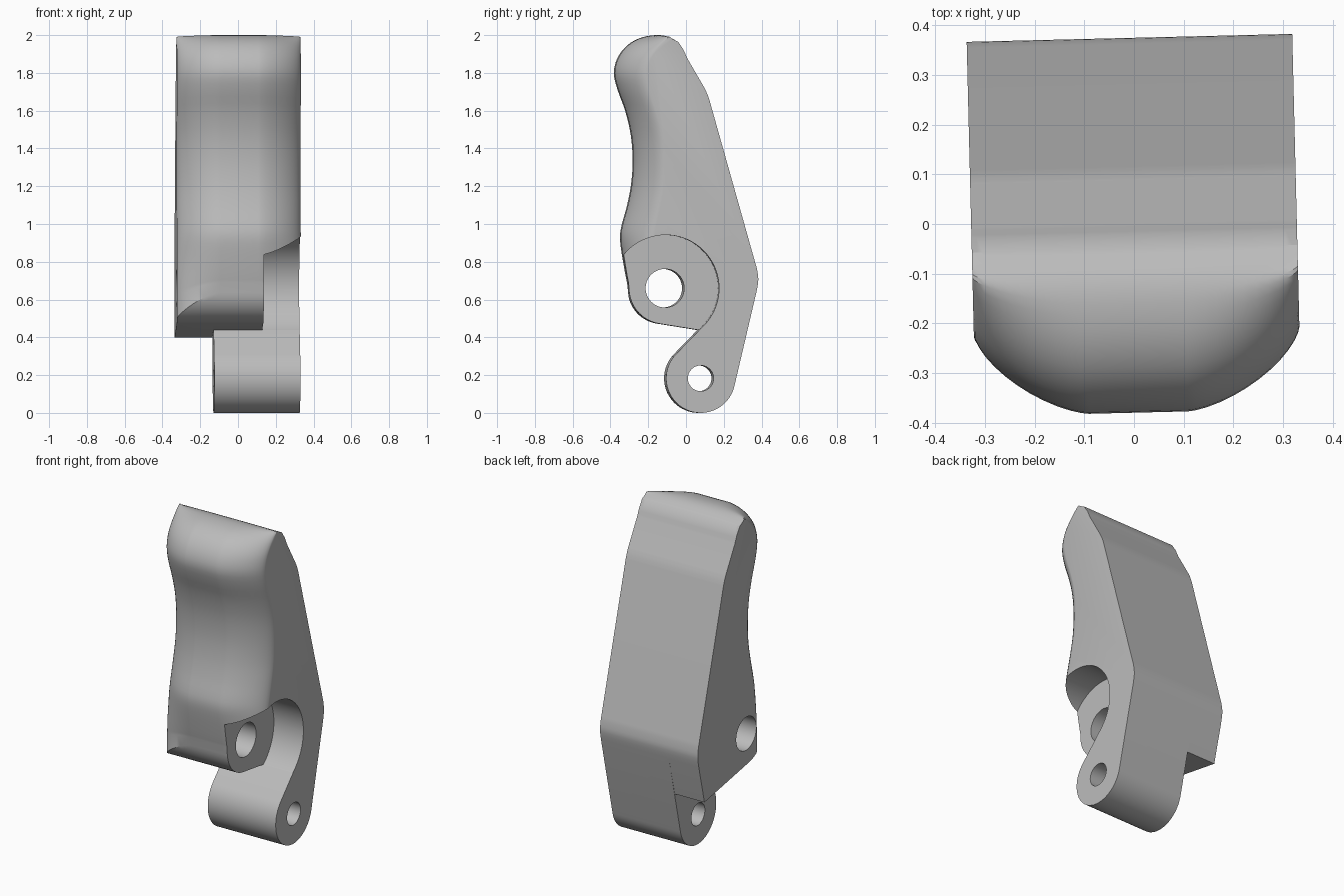
import bpy, bmesh
from math import sin, cos, pi, radians
from mathutils import Vector, Matrix

if "Cube" in bpy.data.objects:
    bpy.data.objects.remove(bpy.data.objects["Cube"], do_unlink=True)

HALF = 0.328            # half width of the body
FLAT = 0.10             # half width of the flat front strip
PIVOT = (-0.115, 0.66)
LUG = (0.07, 0.183)
LUG_R = 0.183
SCOOP_R = 0.282

grey = bpy.data.materials.new("plain_grey")
grey.use_nodes = True
grey.diffuse_color = (0.5, 0.5, 0.5, 1)
grey.node_tree.nodes["Principled BSDF"].inputs["Base Color"].default_value = (0.5, 0.5, 0.5, 1)


def arc(centre, r, a0, a1, n):
    steps = [radians(a0 + (a1 - a0) * i / n) for i in range(n + 1)]
    return [Vector((centre[0] + r * cos(a), centre[1] + r * sin(a))) for a in steps]


def smooth_path(points, n=3):
    """Catmull-Rom curve through the points."""
    p = [Vector(q) for q in points]
    p = [p[0]] + p + [p[-1]]
    out = []
    for a, b, c, d in zip(p, p[1:], p[2:], p[3:]):
        for i in range(n):
            t = i / n
            out.append(0.5 * (2 * b + (c - a) * t + (2 * a - 5 * b + 4 * c - d) * t * t
                              + (3 * b - a - 3 * c + d) * t ** 3))
    return out + [p[-1]]


def loft(name, rings):
    """Solid from matching (x, outline) rings, outlines given in y and z."""
    bm = bmesh.new()
    loops = [[bm.verts.new((x, q[0], q[1])) for q in ring] for x, ring in rings]
    n = len(loops[0])
    for a, b in zip(loops, loops[1:]):
        for i in range(n):
            j = (i + 1) % n
            bm.faces.new((a[i], a[j], b[j], b[i]))
    bm.faces.new(loops[0])
    bm.faces.new(loops[-1])
    bmesh.ops.recalc_face_normals(bm, faces=bm.faces)
    mesh = bpy.data.meshes.new(name)
    bm.to_mesh(mesh)
    bm.free()
    mesh.materials.append(grey)
    ob = bpy.data.objects.new(name, mesh)
    bpy.context.collection.objects.link(ob)
    return ob


def prism(name, outline, x0, x1):
    return loft(name, [(x0, outline), (x1, outline)])


def combine(target, tool, operation):
    mod = target.modifiers.new(operation, 'BOOLEAN')
    mod.operation, mod.object, mod.solver = operation, tool, 'EXACT'
    bpy.context.view_layer.objects.active = target
    bpy.ops.object.modifier_apply(modifier=mod.name)
    bpy.data.objects.remove(tool, do_unlink=True)


# Front outline along the middle, and where the rounded edge meets the sides
middle = smooth_path([(-0.05, 1.965), (-0.1, 1.992), (-0.16, 2.0), (-0.24, 1.985),
                      (-0.31, 1.945), (-0.36, 1.88), (-0.38, 1.8), (-0.36, 1.71),
                      (-0.32, 1.6), (-0.29, 1.47), (-0.28, 1.33), (-0.29, 1.2),
                      (-0.312, 1.09), (-0.337, 1.0), (-0.347, 0.94), (-0.342, 0.87),
                      (-0.322, 0.75), (-0.31, 0.69)])
side = smooth_path([(-0.05, 1.965), (-0.08, 1.98), (-0.1, 1.99), (-0.14, 1.95),
                    (-0.175, 1.905), (-0.2, 1.86), (-0.215, 1.79), (-0.2, 1.7),
                    (-0.16, 1.58), (-0.13, 1.46), (-0.12, 1.33), (-0.125, 1.2),
                    (-0.145, 1.09), (-0.165, 1.0), (-0.18, 0.94), (-0.195, 0.87),
                    (-0.215, 0.72), (-0.22, 0.6)])

# Back outline, from the bottom corner up to the top chamfer
back = [(0.307, 0.4), (0.365, 0.64)]
back += smooth_path([(0.371, 0.67), (0.375, 0.71), (0.368, 0.76), (0.36, 0.79)])
back += smooth_path([(0.115, 1.66), (0.104, 1.69), (0.09, 1.72)])
back += smooth_path([(0.0, 1.875), (-0.02, 1.92)])


def body_ring(f):
    front = [m.lerp(s, f) for m, s in zip(middle, side)]
    foot = arc(PIVOT, 0.19, 187 + 50 * f, 260, 10)
    return front + foot + back


# Body: flat front strip with a softly rounded edge on each side
half = []
for i in range(13):
    a = pi / 2 * i / 12
    half.append((FLAT + (HALF - FLAT) * sin(a) ** (4 / 3), 1 - max(cos(a), 0) ** (4 / 3)))
columns = [(-x, f) for x, f in reversed(half)] + half
body = loft("lever_body", [(x, body_ring(f)) for x, f in columns])

# Lower lug, blending into the scoop with a straight tangent
lug_outline = [(0.1, 0.6)] + arc(PIVOT, SCOOP_R, -44, -44, 1)[:1]
lug_outline += arc(LUG, LUG_R, 136, 348, 40) + [(0.365, 0.64), (0.25, 0.76)]
combine(body, prism("lower_lug", lug_outline, -0.128, HALF), 'UNION')

# Scoop beside the boss, then the two pin holes
for name, centre, r, x0 in (("scoop", PIVOT, SCOOP_R, 0.13),
                            ("pivot_hole", PIVOT, 0.102, -1),
                            ("lug_hole", LUG, 0.068, -1)):
    circle = arc(centre, r, 0, 360, 72)[:-1]
    combine(body, prism(name, circle, x0, 1), 'DIFFERENCE')

# The whole part sits turned slightly about the vertical
body.data.transform(Matrix.Rotation(radians(1.4), 4, 'Z'))
bpy.ops.object.select_all(action='DESELECT')
body.select_set(True)
bpy.context.view_layer.objects.active = body
bpy.ops.object.shade_smooth_by_angle(angle=radians(28))
